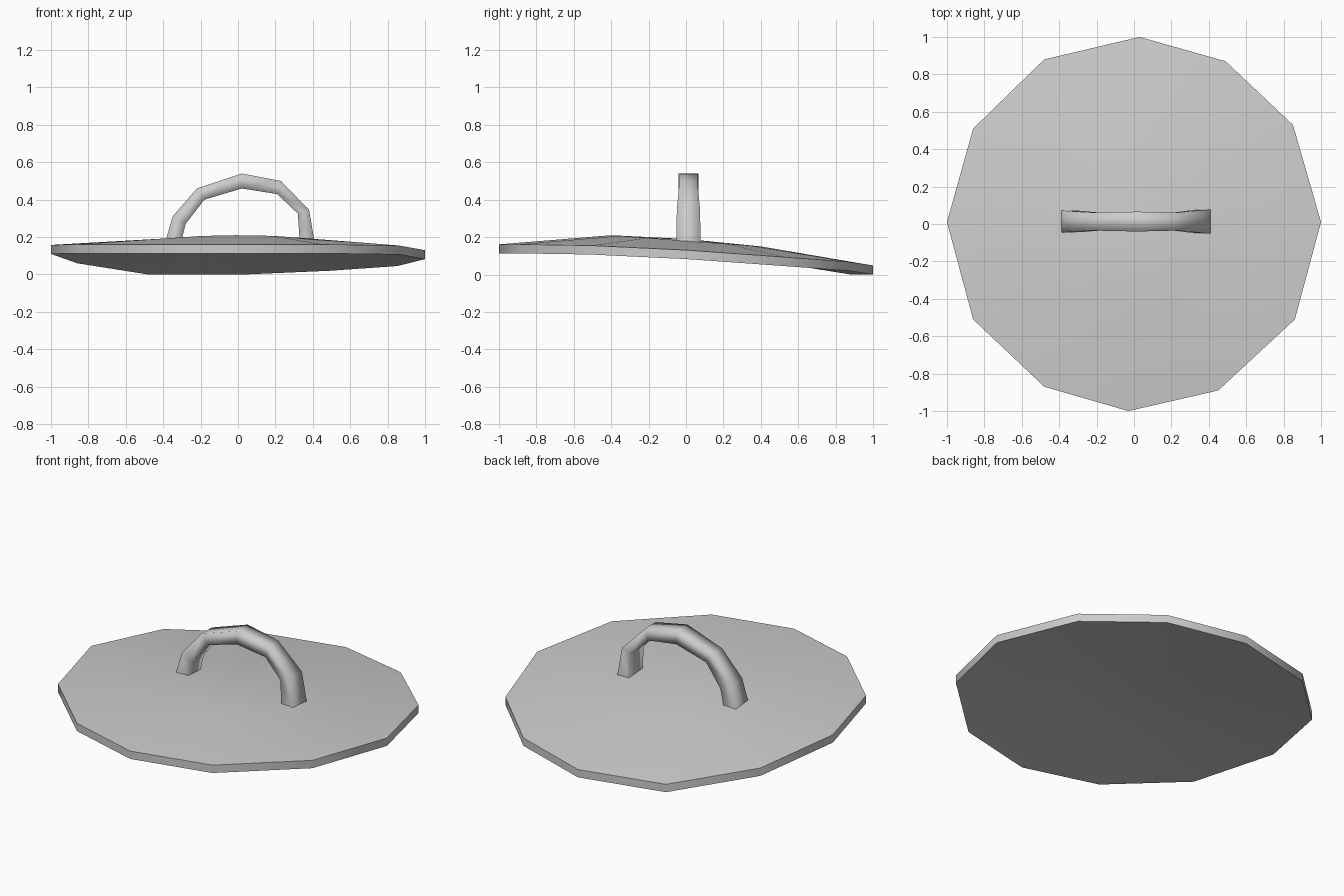
import bpy
import bmesh
import math

cube = bpy.data.objects.get("Cube")
if cube:
    bpy.data.objects.remove(cube, do_unlink=True)

grey = bpy.data.materials.new("mid grey")
grey.use_nodes = True
grey.diffuse_color = (0.6, 0.6, 0.6, 1)
grey.node_tree.nodes["Principled BSDF"].inputs["Base Color"].default_value = (0.6, 0.6, 0.6, 1)


def finish(bm, name, angle):
    """Turn a bmesh into a named, shaded object."""
    bmesh.ops.recalc_face_normals(bm, faces=bm.faces)
    mesh = bpy.data.meshes.new(name)
    bm.to_mesh(mesh)
    bm.free()
    mesh.materials.append(grey)
    obj = bpy.data.objects.new(name, mesh)
    bpy.context.collection.objects.link(obj)
    bpy.ops.object.select_all(action="DESELECT")
    obj.select_set(True)
    bpy.context.view_layer.objects.active = obj
    bpy.ops.object.shade_smooth_by_angle(angle=math.radians(angle))


def bridge(bm, a, b):
    """Join two closed rings with quads."""
    n = len(a)
    for i in range(n):
        j = (i + 1) % n
        bm.faces.new((a[i], a[j], b[j], b[i]))


# Lid: warped twelve-sided domed shell, rim counter-clockwise from +x
rim = [
    (1, 0.01, 0.082), (0.85, 0.53, 0.045), (0.49, 0.87, 0.02),
    (0.03, 1, 0), (-0.48, 0.88, 0), (-0.86, 0.51, 0.06),
    (-1, 0.01, 0.11), (-0.86, -0.51, 0.113), (-0.48, -0.87, 0.113),
    (-0.03, -1, 0.113), (0.45, -0.89, 0.113), (0.86, -0.51, 0.107),
]
thickness = 0.048


def shell_side(bm, lift):
    """Build one skin of the dome and return its rim ring."""
    outer = [bm.verts.new((x, y, z + lift)) for x, y, z in rim]
    crown = [bm.verts.new((0.4 * x, 0.4 * y, 0.132 - 0.03 * y + lift)) for x, y, z in rim]
    centre = bm.verts.new((0, 0, 0.142 + lift))
    bridge(bm, outer, crown)
    for a, b in zip(crown, crown[1:] + crown[:1]):
        bm.faces.new((a, b, centre))
    return outer


bm = bmesh.new()
bridge(bm, shell_side(bm, 0), shell_side(bm, thickness))
finish(bm, "lid", 40)

# Handle: square-section arch, outer and inner (x, z) with half width
arch = [
    ((-0.39, 0.17), (-0.305, 0.17), 0.06),
    ((-0.35, 0.31), (-0.28, 0.27), 0.056),
    ((-0.22, 0.46), (-0.18, 0.40), 0.048),
    ((0.02, 0.54), (0.02, 0.46), 0.053),
    ((0.23, 0.50), (0.21, 0.43), 0.048),
    ((0.38, 0.345), (0.32, 0.325), 0.062),
    ((0.41, 0.17), (0.33, 0.17), 0.065),
]
bm = bmesh.new()
rings = []
for (ox, oz), (ix, iz), w in arch:
    corners = [(ox, -w, oz), (ox, w, oz), (ix, w, iz), (ix, -w, iz)]
    rings.append([bm.verts.new((x, y + 0.013, z)) for x, y, z in corners])
for a, b in zip(rings, rings[1:]):
    bridge(bm, a, b)
finish(bm, "handle", 100)
